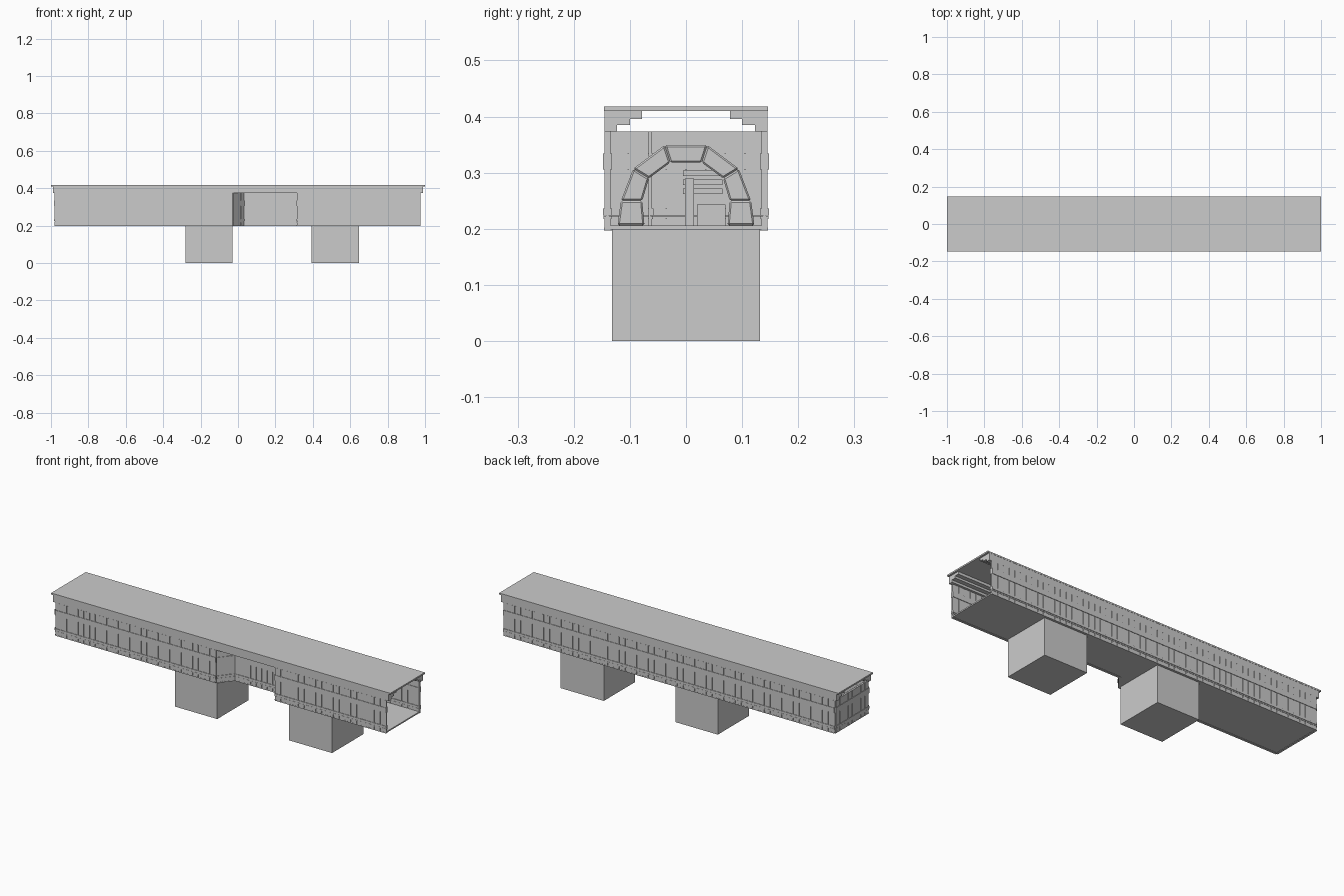
import bpy, bmesh, math
from mathutils import Vector, Matrix

if "Cube" in bpy.data.objects:
    bpy.data.objects.remove(bpy.data.objects["Cube"])


def finish(name, bm):
    bmesh.ops.recalc_face_normals(bm, faces=bm.faces)
    me = bpy.data.meshes.new(name)
    bm.to_mesh(me)
    bm.free()
    ob = bpy.data.objects.new(name, me)
    bpy.context.collection.objects.link(ob)
    return ob


def add_box(bm, lo, hi, frame=Matrix()):
    lo, hi = Vector(lo), Vector(hi)
    m = frame @ Matrix.Translation((lo + hi) / 2) @ Matrix.Diagonal((*(hi - lo), 1))
    bmesh.ops.create_cube(bm, size=1, matrix=m)


def box(name, lo, hi):
    bm = bmesh.new()
    add_box(bm, lo, hi)
    return finish(name, bm)


def prism(name, pts, offset):
    """Extrude a flat outline along an offset."""
    bm = bmesh.new()
    f = bm.faces.new([bm.verts.new(p) for p in pts])
    r = bmesh.ops.extrude_face_region(bm, geom=[f])
    moved = [v for v in r["geom"] if isinstance(v, bmesh.types.BMVert)]
    bm.faces.new(list(reversed(f.verts))) if not f.is_valid else None
    bmesh.ops.translate(bm, verts=moved, vec=offset)
    return finish(name, bm)


def panel_wall(name, a, b):
    """Wall from a to b: thin core, three rows of spaced panels, two rails and a sill."""
    a, b = Vector((*a, 0)), Vector((*b, 0))
    d = b - a
    length = d.length
    frame = Matrix.Translation(a) @ Matrix.Rotation(math.atan2(d.y, d.x), 4, 'Z')
    bm = bmesh.new()
    add_box(bm, (0, -.003, .2), (length, .003, .373), frame)
    n = max(1, round(length / .034))
    step = length / n
    for z0, z1 in ((.2, .217), (.235, .307), (.333, .373)):
        for i in range(n):
            add_box(bm, (i * step + .0015, -.0055, z0), ((i + 1) * step - .0015, .0055, z1), frame)
    for z0, z1, t in ((.217, .223, .007), (.224, .236, .008), (.306, .334, .008), (.197, .202, .006)):
        add_box(bm, (0, -t, z0), (length, t, z1), frame)
    return finish(name, bm)


# Roof slab
box("roof", (-1, -.146, .41), (1, .146, .418))

# Stepped cornice under each roof edge
steps = [(.145, .373), (.123, .373), (.123, .385), (.1, .385), (.1, .396), (.078, .396), (.078, .41), (.145, .41)]
for side, label in ((-1, "front"), (1, "back")):
    prism(label + "_cornice", [(-.99, side * y, z) for y, z in steps], (1.98, 0, 0))

# Floor with the notch on the front
E, W = .975, .14
outline = [(-E, -W), (-.03, -W), (.03, -.066), (.32, -.066), (.32, -W), (E, -W), (E, W), (-E, W)]
prism("floor", [(x, y, .199) for x, y in outline], (0, 0, .007))

# Panelled walls (right end stays open)
names = ["front_wall_left", "angled_wall", "recessed_wall", "recess_return_wall", "front_wall_right"]
for i, name in enumerate(names):
    panel_wall(name, outline[i], outline[i + 1])
panel_wall("back_wall", (E, W), (-E, W))
panel_wall("left_end_wall", (-E, W), (-E, -W))

# Support blocks
box("left_support", (-.28, -.132, 0), (-.03, .132, .2))
box("right_support", (.392, -.132, 0), (.647, .132, .2))

# Inner arch of wedge-shaped stones
outer = [(-.122, .206), (-.116, .25), (-.094, .307), (-.038, .349)]
inner = [(-.074, .206), (-.078, .25), (-.066, .29), (-.028, .318)]
outer += [(-y, z) for y, z in reversed(outer)]
inner += [(-y, z) for y, z in reversed(inner)]
for i in range(7):
    quad = [outer[i], outer[i + 1], inner[i + 1], inner[i]]
    stone = prism("arch_stone", [(.335, y, z) for y, z in quad], (.035, 0, 0))
    bev = stone.modifiers.new("bevel", 'BEVEL')
    bev.width, bev.segments = .003, 1

# Small bench and rail by the left end wall
box("bench", (-.965, .02, .206), (-.92, .07, .243))
box("rail_post", (-.965, -.002, .206), (-.945, .014, .29))
for k in range(3):
    box("bench_rail", (-.965, -.005, .262 + k * .016), (-.95, .065, .272 + k * .016))
